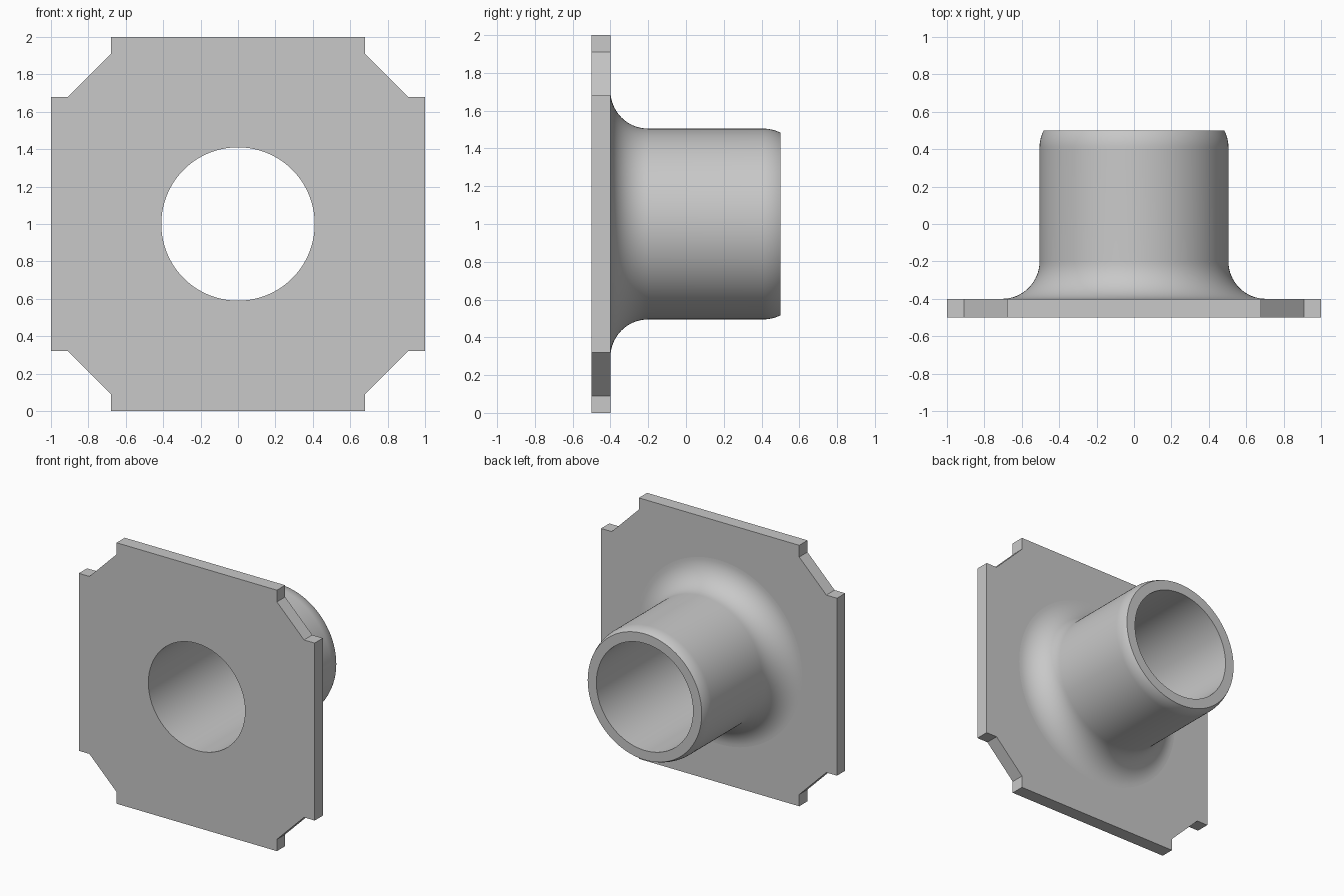
import bpy, bmesh
from math import sin, cos, pi, radians

cube = bpy.data.objects.get("Cube")
if cube:
    bpy.data.objects.remove(cube, do_unlink=True)

SEGMENTS = 128
CENTRE_Z = 1.0
FRONT, PLATE_BACK, END = -0.5, -0.4, 0.5
BORE, OUTER, FILLET, ROUND = 0.41, 0.505, 0.2, 0.2

# Plain grey metal
grey = bpy.data.materials.new("grey_metal")
grey.use_nodes = True
colour = (0.58, 0.58, 0.58, 1)
grey.diffuse_color = colour
grey.node_tree.nodes["Principled BSDF"].inputs["Base Color"].default_value = colour

bm = bmesh.new()


def ring(radius, y):
    """Circle of vertices around the bore axis."""
    return [bm.verts.new((radius * cos(2 * pi * i / SEGMENTS), y,
                          CENTRE_Z + radius * sin(2 * pi * i / SEGMENTS)))
            for i in range(SEGMENTS)]


def outline(y):
    """Square plate outline with a stepped chamfer at each corner."""
    points = []
    x, z = [1, 0.91, 0.68, 0.68], [0.68, 0.68, 0.91, 1]
    for quarter in range(4):
        for a, b in zip(x, z):
            for _ in range(quarter):
                a, b = -b, a
            points.append(bm.verts.new((a, y, CENTRE_Z + b)))
    return points


def bridge(a, b, smooth):
    for i in range(len(a)):
        j = (i + 1) % len(a)
        bm.faces.new((a[i], a[j], b[j], b[i])).smooth = smooth


def loop_edges(loop):
    return [bm.edges.get((loop[i - 1], loop[i])) for i in range(len(loop))]


# Plate rim
front_rim, back_rim = outline(FRONT), outline(PLATE_BACK)
bridge(front_rim, back_rim, False)

# Collar: fillet, straight wall and rounded end
profile = []
for i in range(17):
    t = pi / 2 * i / 16
    profile.append((OUTER + FILLET * (1 - sin(t)), PLATE_BACK + FILLET * (1 - cos(t))))
for i in range(9):
    t = radians(27) * i / 8
    profile.append((OUTER - ROUND * (1 - cos(t)),
                    END - ROUND * (sin(radians(27)) - sin(t))))
rings = [ring(r, y) for r, y in profile]
for a, b in zip(rings, rings[1:]):
    bridge(a, b, True)

# Bore and annular end face
bore_front, bore_back = ring(BORE, FRONT), ring(BORE, END)
bridge(bore_front, bore_back, True)
bridge(rings[-1], bore_back, False)

# Front and back faces of the plate, each with its round opening
for rim, hole in ((front_rim, bore_front), (back_rim, rings[0])):
    filled = bmesh.ops.triangle_fill(bm, use_beauty=True,
                                     edges=loop_edges(rim) + loop_edges(hole))
    for item in filled["geom"]:
        if isinstance(item, bmesh.types.BMFace):
            item.smooth = False

bmesh.ops.recalc_face_normals(bm, faces=bm.faces)

# Crisp edges around the end face and openings
for edge in bm.edges:
    if len(edge.link_faces) == 2 and edge.calc_face_angle() > radians(30):
        edge.smooth = False

mesh = bpy.data.meshes.new("flanged_collar")
bm.to_mesh(mesh)
bm.free()
mesh.materials.append(grey)
collar = bpy.data.objects.new("flanged_collar", mesh)
bpy.context.collection.objects.link(collar)
